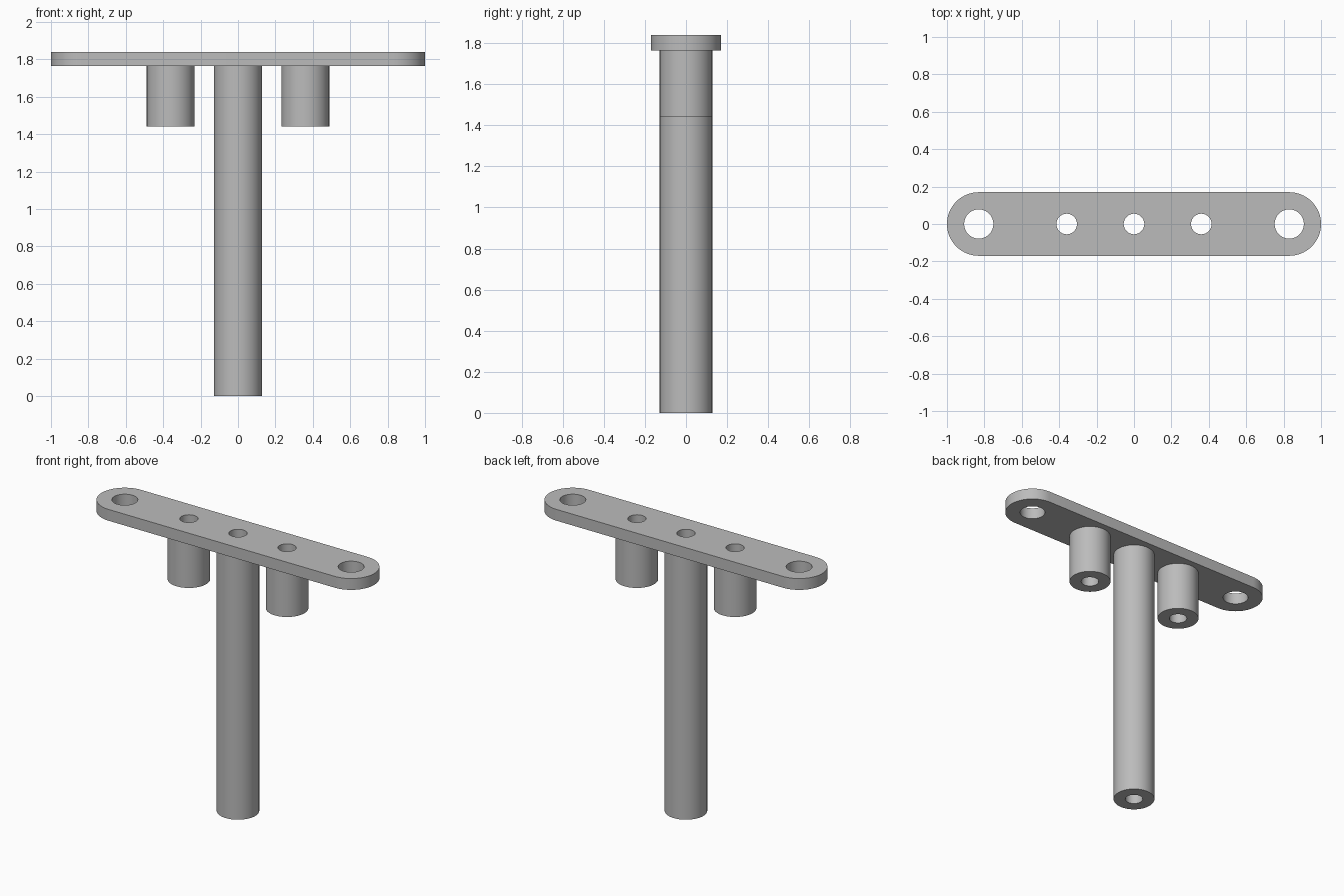
import bpy, bmesh
from math import sin, cos, pi, radians

cube = bpy.data.objects.get("Cube")
if cube:
    bpy.data.objects.remove(cube, do_unlink=True)

PLATE_BOTTOM, PLATE_TOP = 1.765, 1.84
END_X, END_R = 0.83, 0.17
MOUNT_R, BORE_R, TUBE_R = 0.078, 0.055, 0.128
TUBE_X = 0.36
SIDES = 64

grey = bpy.data.materials.new("plain grey")
grey.use_nodes = True
colour = (0.5, 0.5, 0.5, 1)
grey.diffuse_color = colour
grey.node_tree.nodes["Principled BSDF"].inputs["Base Color"].default_value = colour


def arc(cx, radius, start, end, steps):
    """Points on an arc centred on the x axis."""
    angles = [start + (end - start) * i / steps for i in range(steps + 1)]
    return [(cx + radius * cos(a), radius * sin(a)) for a in angles]


def circle(cx, radius):
    return arc(cx, radius, 0, 2 * pi, SIDES)[:-1]


def extruded(name, loops, bottom, top):
    """Extrude a flat outline with holes into a solid."""
    bm = bmesh.new()
    for loop in loops:
        verts = [bm.verts.new((x, y, bottom)) for x, y in loop]
        for i, v in enumerate(verts):
            bm.edges.new((verts[i - 1], v))
    bmesh.ops.triangle_fill(bm, edges=bm.edges[:], use_beauty=True, normal=(0, 0, 1))
    result = bmesh.ops.extrude_face_region(bm, geom=bm.faces[:], use_keep_orig=True)
    raised = [g for g in result["geom"] if isinstance(g, bmesh.types.BMVert)]
    bmesh.ops.translate(bm, verts=raised, vec=(0, 0, top - bottom))
    bmesh.ops.recalc_face_normals(bm, faces=bm.faces[:])
    mesh = bpy.data.meshes.new(name)
    bm.to_mesh(mesh)
    bm.free()
    mesh.materials.append(grey)
    obj = bpy.data.objects.new(name, mesh)
    bpy.context.collection.objects.link(obj)
    bpy.ops.object.select_all(action="DESELECT")
    obj.select_set(True)
    bpy.context.view_layer.objects.active = obj
    bpy.ops.object.shade_smooth_by_angle(angle=radians(30))
    return obj


# Round-ended plate with two mounting holes and three bores
outline = (arc(END_X, END_R, -pi / 2, pi / 2, SIDES // 2)
           + arc(-END_X, END_R, pi / 2, 3 * pi / 2, SIDES // 2))
holes = [circle(x, MOUNT_R) for x in (-END_X, END_X)]
holes += [circle(x, BORE_R) for x in (-TUBE_X, 0, TUBE_X)]
extruded("top_plate", [outline] + holes, PLATE_BOTTOM, PLATE_TOP)

# Hollow tubes hanging below the plate
for name, x, bottom in (("center_tube", 0, 0),
                        ("left_tube", TUBE_X, 1.44),
                        ("right_tube", -TUBE_X, 1.44)):
    extruded(name, [circle(x, TUBE_R), circle(x, BORE_R)], bottom, PLATE_BOTTOM)
